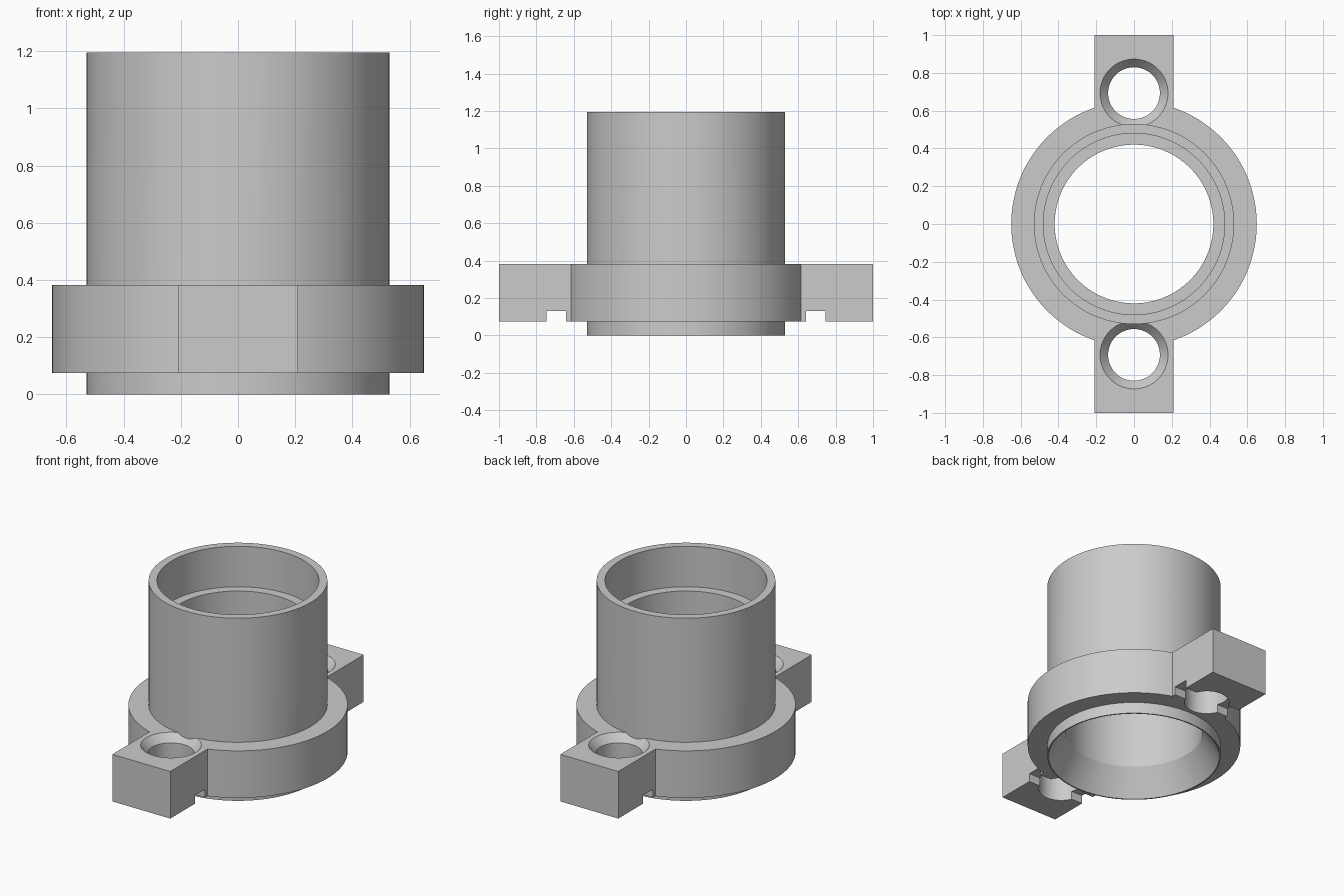
import bpy
import bmesh
from math import pi
from mathutils import Matrix

if "Cube" in bpy.data.objects:
    bpy.data.objects.remove(bpy.data.objects["Cube"], do_unlink=True)

# Single flat grey
grey = bpy.data.materials.new("plain_grey")
grey.use_nodes = True
colour = (0.6, 0.6, 0.6, 1)
grey.diffuse_color = colour
grey.node_tree.nodes["Principled BSDF"].inputs["Base Color"].default_value = colour


def finish(name, bm):
    bmesh.ops.recalc_face_normals(bm, faces=bm.faces)
    mesh = bpy.data.meshes.new(name)
    bm.to_mesh(mesh)
    bm.free()
    mesh.materials.append(grey)
    obj = bpy.data.objects.new(name, mesh)
    bpy.context.collection.objects.link(obj)
    return obj


def lathe(name, profile, y=0, steps=128):
    """Spin a closed (radius, height) profile about a vertical axis."""
    bm = bmesh.new()
    verts = [bm.verts.new((r, 0, z)) for r, z in profile]
    edges = [bm.edges.new((a, b)) for a, b in zip(verts, verts[1:] + verts[:1])]
    bmesh.ops.spin(bm, geom=verts + edges, axis=(0, 0, 1), cent=(0, 0, 0),
                   angle=2 * pi, steps=steps, use_duplicate=False)
    bmesh.ops.remove_doubles(bm, verts=bm.verts, dist=1e-5)
    loose = [e for e in bm.edges if not e.link_faces]
    bmesh.ops.delete(bm, geom=loose, context="EDGES")
    bmesh.ops.translate(bm, verts=bm.verts, vec=(0, y, 0))
    return finish(name, bm)


def box(name, low, high):
    bm = bmesh.new()
    size = [b - a for a, b in zip(low, high)]
    centre = [(a + b) / 2 for a, b in zip(low, high)]
    bmesh.ops.create_cube(bm, size=1, matrix=Matrix.Translation(centre)
                          @ Matrix.Diagonal((*size, 1)))
    return finish(name, bm)


def combine(target, other, operation):
    """Apply a boolean and discard the other solid."""
    mod = target.modifiers.new("combine", "BOOLEAN")
    mod.operation, mod.object, mod.solver = operation, other, "EXACT"
    bpy.context.view_layer.objects.active = target
    bpy.ops.object.modifier_apply(modifier=mod.name)
    bpy.data.objects.remove(other, do_unlink=True)


BOTTOM, TOP = 0.075, 0.383
HOLE_Y = 0.693

# Collar ring with two lugs
body = lathe("flanged_sleeve", [(0.505, BOTTOM), (0.65, BOTTOM), (0.65, TOP), (0.505, TOP)])
for side in (-1, 1):
    y_low, y_high = sorted((side * 0.55, side))
    combine(body, box("lug", (-0.21, y_low, BOTTOM), (0.21, y_high, TOP)), "UNION")

# Countersunk bolt holes and the slots under the lugs
for side in (-1, 1):
    y = side * HOLE_Y
    drill = lathe("drill", [(0, 0), (0.137, 0), (0.137, TOP - 0.05), (0.18, TOP),
                            (0.18, TOP + 0.1), (0, TOP + 0.1)], y, 64)
    combine(body, drill, "DIFFERENCE")
    slot = box("slot", (-0.3, y - 0.052, 0), (0.3, y + 0.052, 0.13))
    combine(body, slot, "DIFFERENCE")

# Stepped tube with a tapered mouth underneath
tube = lathe("tube", [(0.53, 0), (0.53, 1.195), (0.48, 1.195), (0.48, 0.93),
                      (0.42, 0.93), (0.42, 0.17), (0.522, 0)])
combine(body, tube, "UNION")

bpy.ops.object.select_all(action="DESELECT")
body.select_set(True)
bpy.context.view_layer.objects.active = body
bpy.ops.object.shade_smooth_by_angle(angle=pi / 6)
